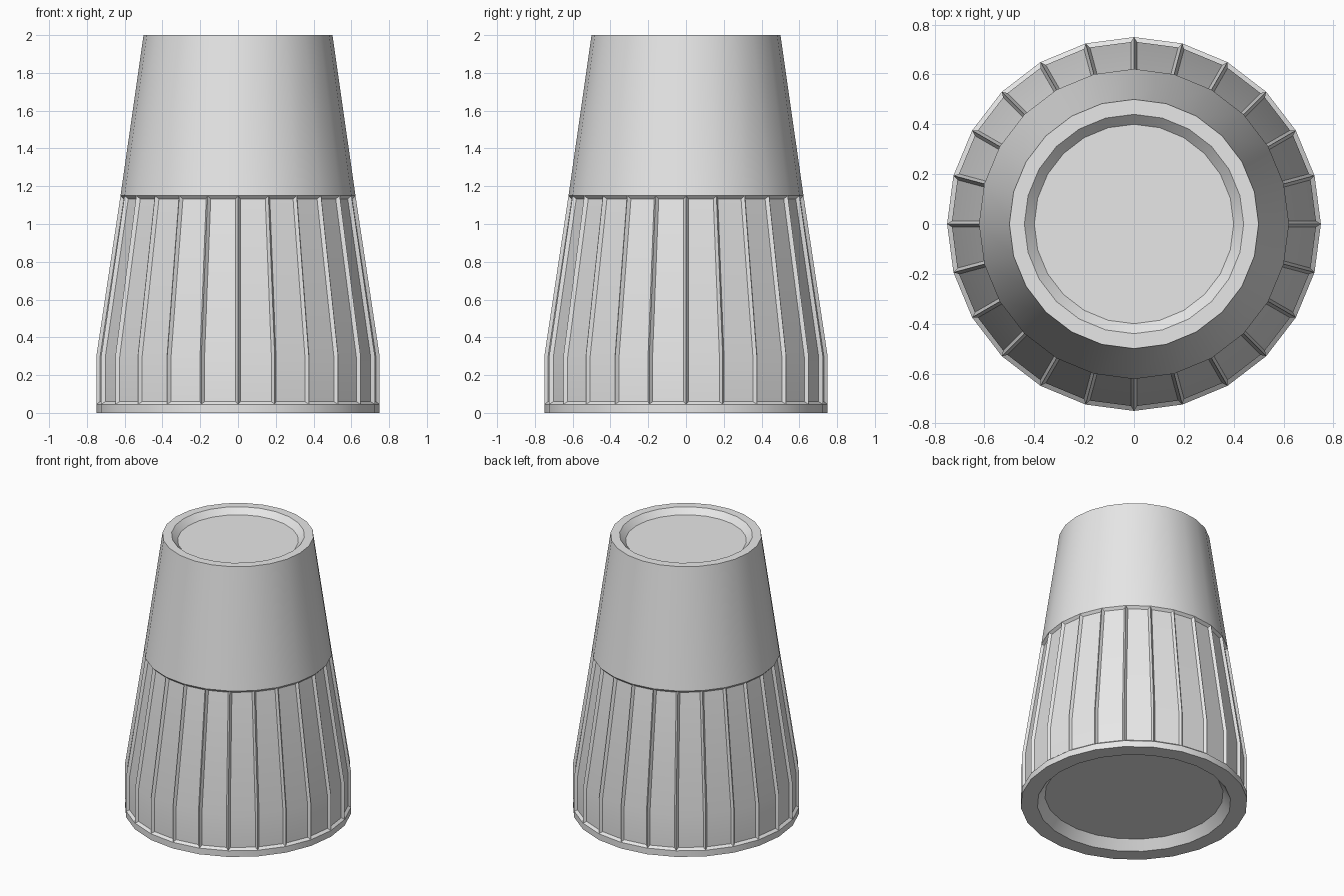
import bpy, bmesh
from math import cos, sin, pi, radians

SIDES = 24

cube = bpy.data.objects.get("Cube")
if cube:
    bpy.data.objects.remove(cube, do_unlink=True)

grey = bpy.data.materials.new("light grey plastic")
grey.use_nodes = True
grey.diffuse_color = (0.8, 0.8, 0.8, 1)
grey.node_tree.nodes["Principled BSDF"].inputs["Base Color"].default_value = (0.8, 0.8, 0.8, 1)


def ring(bm, r, z):
    return [bm.verts.new((r * cos(2 * pi * i / SIDES), r * sin(2 * pi * i / SIDES), z))
            for i in range(SIDES)]


def bridge(bm, low, high):
    return [bm.faces.new((low[i], low[(i + 1) % SIDES], high[(i + 1) % SIDES], high[i]))
            for i in range(SIDES)]


# Body: a profile turned from the underside recess up to the top recess
profile = [
    (0.59, 0.065), (0.64, 0.0), (0.75, 0.0),      # underside recess and foot
    (0.75, 0.045), (0.75, 0.3), (0.622, 1.15),    # base band and ribbed skirt
    (0.5, 2.0), (0.44, 2.0), (0.40, 1.96),        # smooth upper cone, rim, recess
]
bm = bmesh.new()
rings = [ring(bm, r, z) for r, z in profile]
bands = [bridge(bm, a, b) for a, b in zip(rings, rings[1:])]
bm.faces.new(rings[-1])
bm.faces.new(list(reversed(rings[0])))
bm.normal_update()

# Smooth shading on the turned surfaces; the ribbed skirt stays faceted
for index in (0, 2, 5, 7):
    for f in bands[index]:
        f.smooth = True

# Sink one panel per column, leaving narrow ribs between them
for lower, upper in zip(bands[3], bands[4]):
    bmesh.ops.inset_region(bm, faces=[lower, upper], thickness=0.015,
                           depth=-0.018, use_even_offset=True, use_boundary=True)

mesh = bpy.data.meshes.new("ribbed_cap")
bm.to_mesh(mesh)
bm.free()
mesh.materials.append(grey)
cap = bpy.data.objects.new("ribbed_cap", mesh)
bpy.context.collection.objects.link(cap)

# Keep the rims and band borders crisp
mesh.set_sharp_from_angle(angle=radians(25))
